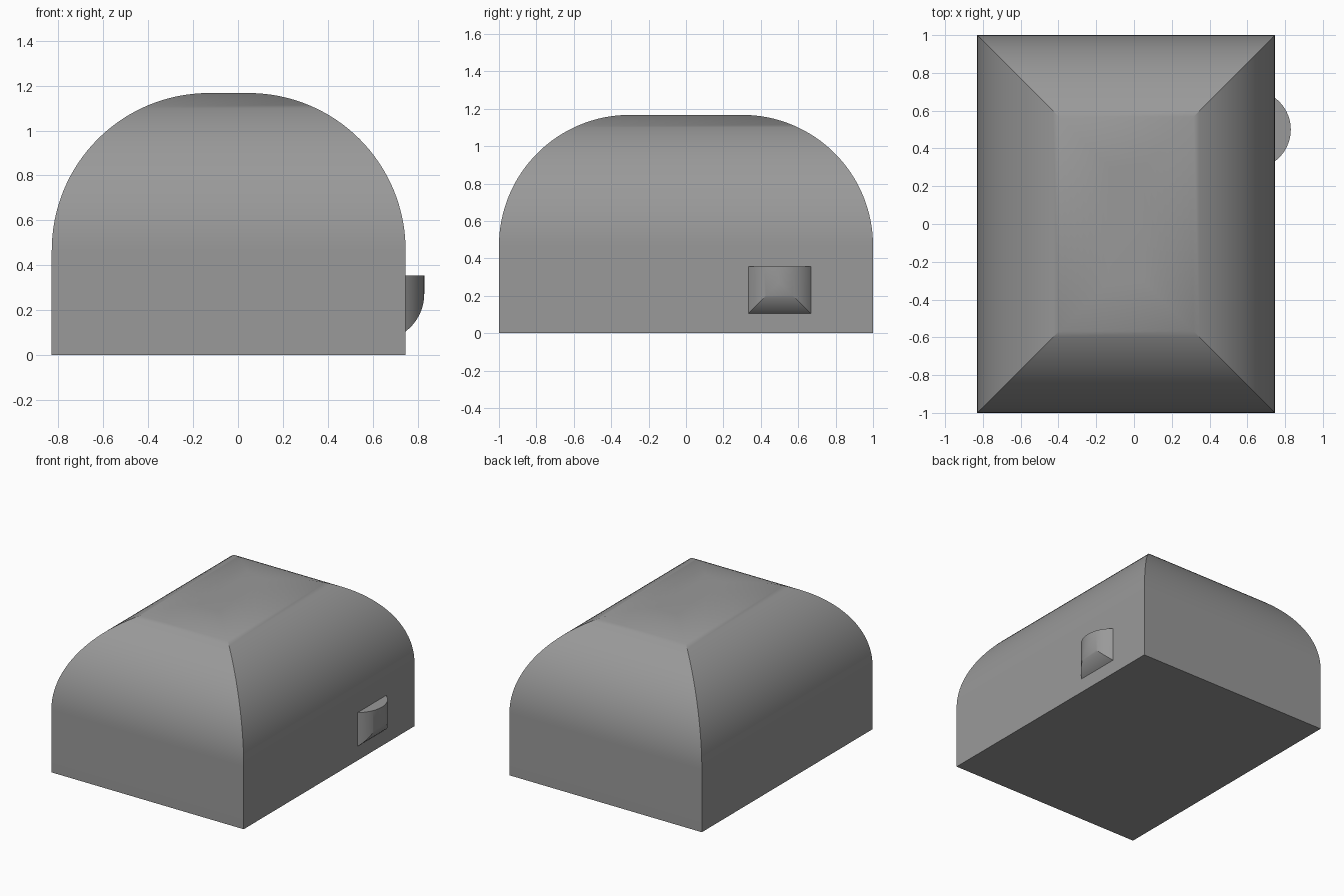
import bpy, bmesh, math

cube = bpy.data.objects.get("Cube")
if cube:
    bpy.data.objects.remove(cube, do_unlink=True)

GREY = (0.32, 0.32, 0.32, 1)
mat = bpy.data.materials.new("grey")
mat.use_nodes = True
mat.diffuse_color = GREY
mat.node_tree.nodes["Principled BSDF"].inputs["Base Color"].default_value = GREY


def loft(name, rings):
    """Skin a stack of four-cornered rings and cap both ends."""
    bm = bmesh.new()
    loops = [[bm.verts.new(p) for p in ring] for ring in rings]
    for a, b in zip(loops, loops[1:]):
        for i in range(4):
            j = (i + 1) % 4
            bm.faces.new((a[i], a[j], b[j], b[i]))
    bm.faces.new(loops[0])
    bm.faces.new(loops[-1])
    bmesh.ops.remove_doubles(bm, verts=bm.verts, dist=1e-5)
    bmesh.ops.recalc_face_normals(bm, faces=bm.faces)
    mesh = bpy.data.meshes.new(name)
    bm.to_mesh(mesh)
    bm.free()
    mesh.materials.append(mat)
    obj = bpy.data.objects.new(name, mesh)
    bpy.context.collection.objects.link(obj)
    bpy.ops.object.select_all(action='DESELECT')
    obj.select_set(True)
    bpy.context.view_layer.objects.active = obj
    bpy.ops.object.shade_smooth_by_angle(angle=math.radians(30))
    return obj


# Body: straight walls, then all four sides curve in to a small flat top
LEFT, BACK, SIDE, HEIGHT, R = -0.83, 1.0, 0.747, 1.167, 0.7


def body_ring(inset, z):
    x0, x1, y = LEFT + inset, SIDE - inset, BACK - inset
    return [(x0, -y, z), (x1, -y, z), (x1, y, z), (x0, y, z)]


STEPS = 32
rings = [body_ring(0, 0)]
for k in range(STEPS + 1):
    a = math.pi / 2 * k / STEPS
    rings.append(body_ring(R * (1 - math.cos(a)), HEIGHT - R + R * math.sin(a)))
loft("domed_body", rings)

# Handle: flat top, sides and underside curving out to a vertical ridge
HALF, DEPTH, Y, Z, TOP = 0.167, 0.083, 0.5, 0.272, 0.355
r = (HALF ** 2 + DEPTH ** 2) / (2 * DEPTH)
sweep = math.asin(HALF / r)


def handle_ring(w, x):
    return [(x, Y - w, Z - w), (x, Y + w, Z - w), (x, Y + w, TOP), (x, Y - w, TOP)]


rings = [handle_ring(HALF, SIDE - 0.01)]
for k in range(16):
    a = sweep * (1 - k / 16)
    rings.append(handle_ring(r * math.sin(a), SIDE + DEPTH - r * (1 - math.cos(a))))
rings.append(handle_ring(0.0002, SIDE + DEPTH))
loft("side_handle", rings)
